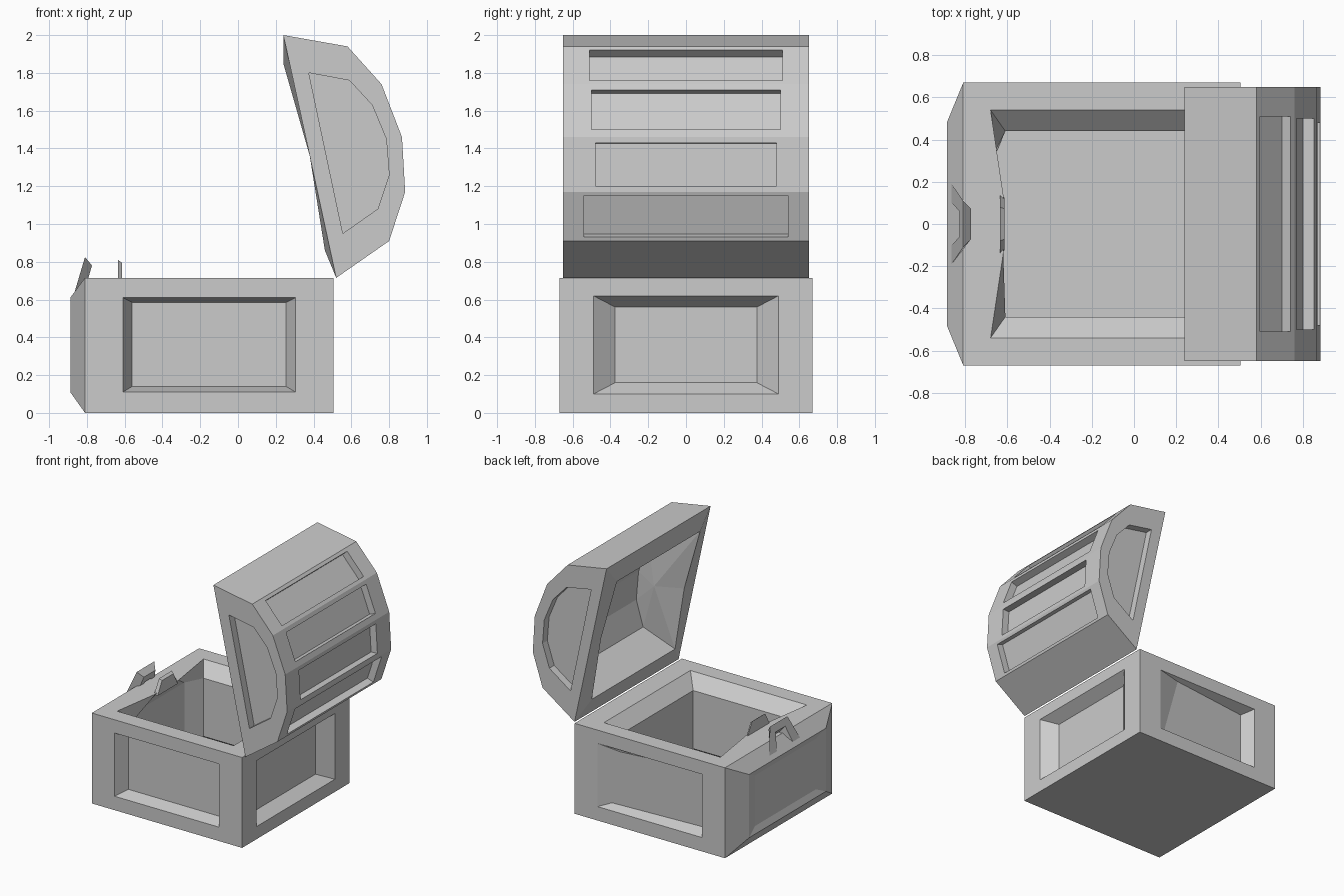
import bpy, bmesh
from mathutils import Vector

if "Cube" in bpy.data.objects:
    bpy.data.objects.remove(bpy.data.objects["Cube"])


def loft(bm, rings, cap=True):
    """Join closed rings of equal point count, optionally capping the last."""
    vs = [[bm.verts.new(p) for p in r] for r in rings]
    for a, b in zip(vs, vs[1:]):
        for i in range(len(a)):
            j = (i + 1) % len(a)
            bm.faces.new((a[i], a[j], b[j], b[i]))
    if cap:
        bm.faces.new(vs[-1])


def face(bm, pts):
    bm.faces.new([bm.verts.new(p) for p in pts])


def finish(bm, name):
    bmesh.ops.remove_doubles(bm, verts=bm.verts, dist=0.0005)
    bmesh.ops.recalc_face_normals(bm, faces=bm.faces)
    me = bpy.data.meshes.new(name)
    bm.to_mesh(me)
    bm.free()
    ob = bpy.data.objects.new(name, me)
    bpy.context.collection.objects.link(ob)
    return ob


def rect_y(y, x0, x1, z0, z1):
    return [(x0, y, z0), (x1, y, z0), (x1, y, z1), (x0, y, z1)]


def rect_x(x, w, z0, z1):
    return [(x, -w, z0), (x, w, z0), (x, w, z1), (x, -w, z1)]


# chest body: recessed front, back and right panels, bulging left panel
X0, X1, W, H = -0.81, 0.505, 0.67, 0.715
front_floor = rect_y(-W + 0.10, -0.56, 0.255, 0.14, 0.585)
back_floor = [(-0.56, W - 0.10, 0.14), (0.22, W - 0.06, 0.14),
              (0.12, W - 0.02, 0.585), (-0.56, W - 0.10, 0.585)]
bm = bmesh.new()
for s, floor in ((-1, front_floor), (1, back_floor)):
    loft(bm, [rect_y(s * W, X0, X1, 0, H),
              rect_y(s * W, -0.61, 0.305, 0.11, 0.61), floor])
loft(bm, [rect_x(X1, W, 0, H), rect_x(X1, 0.49, 0.10, 0.62),
          rect_x(X1 - 0.09, 0.375, 0.16, 0.56)])
loft(bm, [rect_x(X0, W, 0, H), rect_x(-0.888, 0.48, 0.11, 0.61),
          rect_x(-0.87, 0.38, 0.16, 0.56)])
face(bm, [(X0, -W, 0), (X1, -W, 0), (X1, W, 0), (X0, W, 0)])


# body rim and hollow
def hollow_ring(z, xl, xm, xr, w, wm):
    return [(xl, w, z), (xm, wm, z), (xm, -wm, z), (xl, -w, z),
            (xr, -w, z), (xr, w, z)]


loft(bm, [hollow_ring(H, X0, X0, X1, W, W),
          hollow_ring(H, -0.68, -0.62, 0.34, 0.54, 0.14),
          hollow_ring(0.62, -0.61, -0.68, 0.245, 0.44, 0.30),
          hollow_ring(0.16, -0.61, -0.68, 0.245, 0.44, 0.30),
          hollow_ring(0.12, -0.65, -0.67, 0.30, 0.50, 0.30)])
finish(bm, "chest_body")

# lid outer shell: faceted arc with recessed panels
L = 0.65
arc = [(0.24, 2.0), (0.58, 1.94), (0.76, 1.74), (0.868, 1.46),
       (0.885, 1.17), (0.80, 0.91), (0.52, 0.715)]
mid = (0.38, 1.36)
panels = {1: (0.51, 1.92, 1.76), 2: (0.50, 1.71, 1.50),
          3: (0.48, 1.43, 1.20), 4: (0.54, 1.15, 0.93)}


def at_y(pts, y):
    return [(x, y, z) for x, z in pts]


def strip(a, b, w):
    return [(a[0], -w, a[1]), (b[0], -w, b[1]), (b[0], w, b[1]), (a[0], w, a[1])]


bm = bmesh.new()
for i, (a, b) in enumerate(zip(arc, arc[1:])):
    a, b = Vector(a), Vector(b)
    if i not in panels:
        face(bm, strip(a, b, L))
        continue
    w, z0, z1 = panels[i]
    p, q = (a + (b - a) * ((z - a.y) / (b.y - a.y)) for z in (z0, z1))
    d = (b - a).normalized()
    n = Vector((d.y, -d.x)) * 0.055
    loft(bm, [strip(a, b, L), strip(p, q, w), strip(p + n, q + n, w)])

# lid end panels
end = [(0.375, 1.80), (0.59, 1.76), (0.71, 1.63), (0.785, 1.45),
       (0.80, 1.26), (0.74, 1.08), (0.555, 0.95), (0.465, 1.375)]
for s in (-1, 1):
    loft(bm, [at_y(arc + [mid], s * L), at_y(end, s * L),
              at_y(end, s * (L - 0.06))])

# lid rim and domed hollow
top, bot = (0.24, 1.85), (0.46, 0.86)


def rim(t, m, b, w, wm):
    return at_y([t], w) + at_y([t], -w) + at_y([m], -wm) + \
        at_y([b], -w) + at_y([b], w) + at_y([m], wm)


loft(bm, [rim(arc[0], mid, arc[-1], L, L), rim(top, mid, bot, 0.52, 0.52)], cap=False)
dome = [(0.50, 1.80), (0.64, 1.66), (0.73, 1.43), (0.75, 1.20), (0.69, 1.0)]
section = [(top, 0.52)] + [(p, 0.45) for p in dome] + [(bot, 0.52), (mid, 0.52)]
for (a, wa), (b, wb) in zip(section[:-2], section[1:-1]):
    face(bm, at_y([a], -wa) + at_y([b], -wb) + at_y([b], wb) + at_y([a], wa))
for s in (-1, 1):
    for (a, wa), (b, wb) in zip(section, section[1:] + section[:1]):
        face(bm, at_y([a], s * wa) + at_y([b], s * wb) + [(0.58, s * 0.43, 1.36)])
finish(bm, "chest_lid")


# latch pieces: leaning plates whose inner side is narrower
def plate(name, outline, base, up, thick, narrow):
    base, up, thick = Vector(base), Vector(up), Vector(thick)
    outer = [base + up * t + Vector((0, y, 0)) for y, t in outline]
    inner = [base + up * t + Vector((0, y * narrow, 0)) + thick for y, t in outline]
    bm = bmesh.new()
    face(bm, outer)
    loft(bm, [outer, inner])
    return finish(bm, name)


plate("latch_loop", [(-0.19, 0), (-0.11, 1), (0.11, 1), (0.19, 0),
                     (0.10, 0), (0.06, 0.7), (-0.06, 0.7), (-0.10, 0)],
      (-0.865, 0, 0.64), (0.055, 0, 0.185), (0.037, 0, -0.045), 0.65)
plate("latch_catch", [(-0.14, 0), (-0.08, 1), (0.08, 1), (0.14, 0)],
      (-0.635, 0, 0.71), (0, 0, 0.1), (0.02, 0, -0.015), 0.9)
